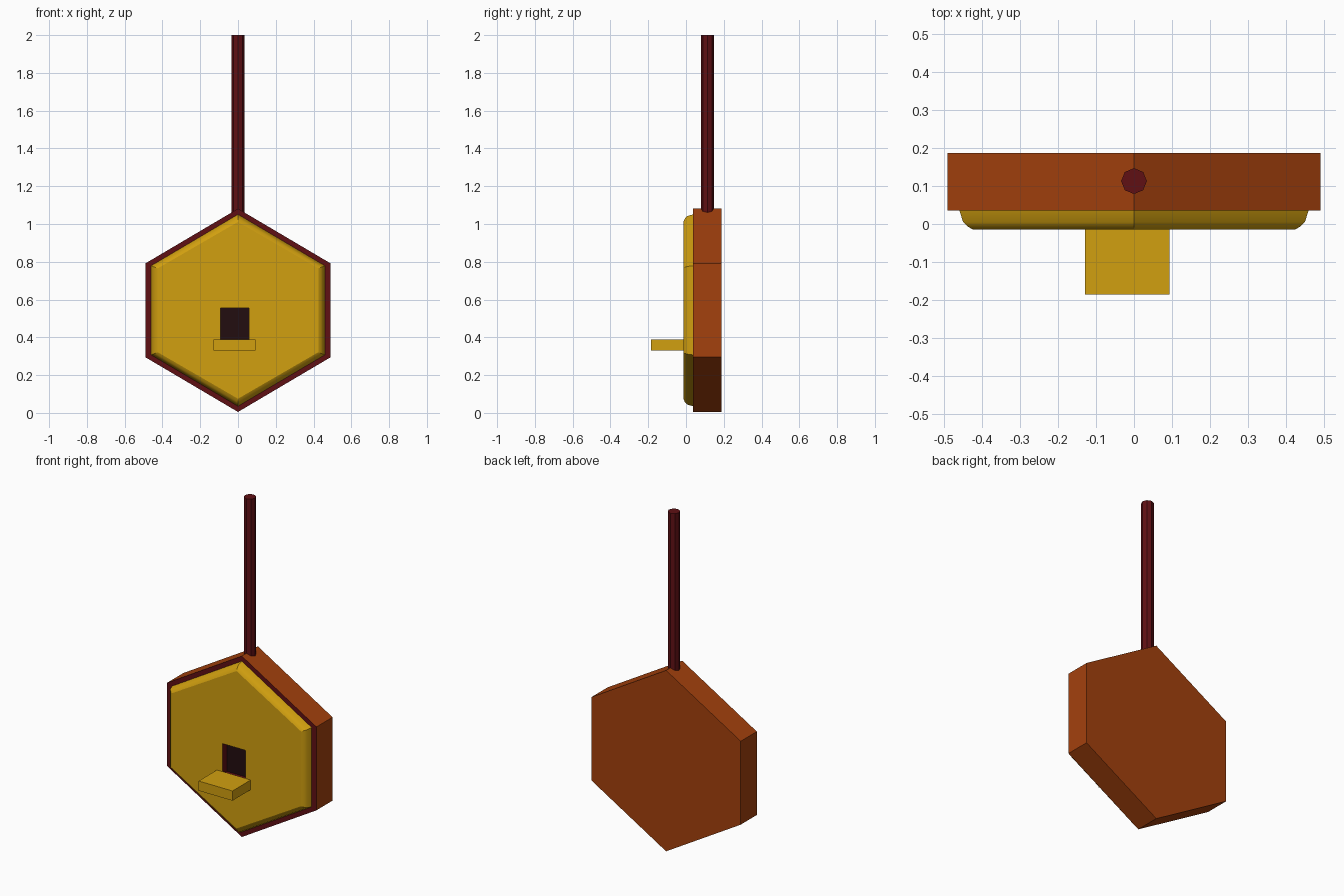
import bpy
import bmesh
from math import radians

cube = bpy.data.objects.get("Cube")
if cube:
    bpy.data.objects.remove(cube)

MID_Z = 0.543


def material(name, rgb):
    m = bpy.data.materials.new(name)
    m.use_nodes = True
    m.diffuse_color = (*rgb, 1)
    m.node_tree.nodes["Principled BSDF"].inputs["Base Color"].default_value = (*rgb, 1)
    return m


orange = material("burnt orange", (0.37, 0.052, 0.004))
yellow = material("honey yellow", (0.64, 0.35, 0.005))
red = material("dark red", (0.115, 0.005, 0.007))
dark = material("doorway dark", (0.016, 0.004, 0.005))


def finish(name, bm, *mats):
    bmesh.ops.recalc_face_normals(bm, faces=bm.faces)
    mesh = bpy.data.meshes.new(name)
    bm.to_mesh(mesh)
    bm.free()
    for m in mats:
        mesh.materials.append(m)
    obj = bpy.data.objects.new(name, mesh)
    bpy.context.collection.objects.link(obj)
    return obj


def box(name, low, high, mat):
    bm = bmesh.new()
    bmesh.ops.create_cube(bm, size=1)
    for v in bm.verts:
        v.co = [(a + b) / 2 + c * (b - a) for a, b, c in zip(low, high, v.co)]
    return finish(name, bm, mat)


def hexagon_stack(rings):
    """Loft hexagons given as (y, half width, shoulder height, apex height)."""
    bm = bmesh.new()
    loops = []
    for y, w, s, a in rings:
        outline = [(0, a), (w, s), (w, -s), (0, -a), (-w, -s), (-w, s)]
        loops.append([bm.verts.new((x, y, MID_Z + z)) for x, z in outline])
    for lower, upper in zip(loops, loops[1:]):
        for i in range(6):
            j = (i + 1) % 6
            bm.faces.new((lower[i], lower[j], upper[j], upper[i]))
    bm.faces.new(loops[0])
    bm.faces.new(loops[-1])
    return bm


# Hexagonal body: orange with a dark red front rim
bm = hexagon_stack([(0.036, 0.491, 0.248, 0.538), (0.187, 0.491, 0.248, 0.538)])
bmesh.ops.recalc_face_normals(bm, faces=bm.faces)
for f in bm.faces:
    f.material_index = int(f.normal.y < -0.9)
finish("body", bm, orange, red)

# Yellow front panel with a rounded edge
panel = finish("front_panel", hexagon_stack([
    (0.037, 0.46, 0.236, 0.508), (0.005, 0.45, 0.232, 0.498),
    (-0.006, 0.439, 0.228, 0.486), (-0.014, 0.425, 0.222, 0.468)]), yellow, red)

# Doorway cut through the panel, its walls dark red
cutter = box("doorway_cutter", (-0.092, -0.1, 0.375), (0.058, 0.03, 0.555), red)
cutter.hide_render = True
cut = panel.modifiers.new("doorway", "BOOLEAN")
cut.operation = "DIFFERENCE"
cut.solver = "EXACT"
cut.material_mode = "TRANSFER"
cut.object = cutter
bpy.ops.object.select_all(action="DESELECT")
bpy.context.view_layer.objects.active = panel
panel.select_set(True)
bpy.ops.object.modifier_apply(modifier=cut.name)
bpy.data.objects.remove(cutter)
bpy.ops.object.shade_smooth_by_angle(angle=radians(28))

# Dark plate at the back of the doorway, and the landing step
box("doorway_back", (-0.092, 0.026, 0.375), (0.058, 0.031, 0.555), dark)
box("landing_step", (-0.129, -0.185, 0.33), (0.093, -0.012, 0.388), yellow)

# Hanging pole
bm = bmesh.new()
bmesh.ops.create_cone(bm, cap_ends=True, segments=8, radius1=0.034, radius2=0.034, depth=0.95)
bmesh.ops.translate(bm, verts=bm.verts, vec=(0, 0.113, 1.525))
finish("pole", bm, red)
